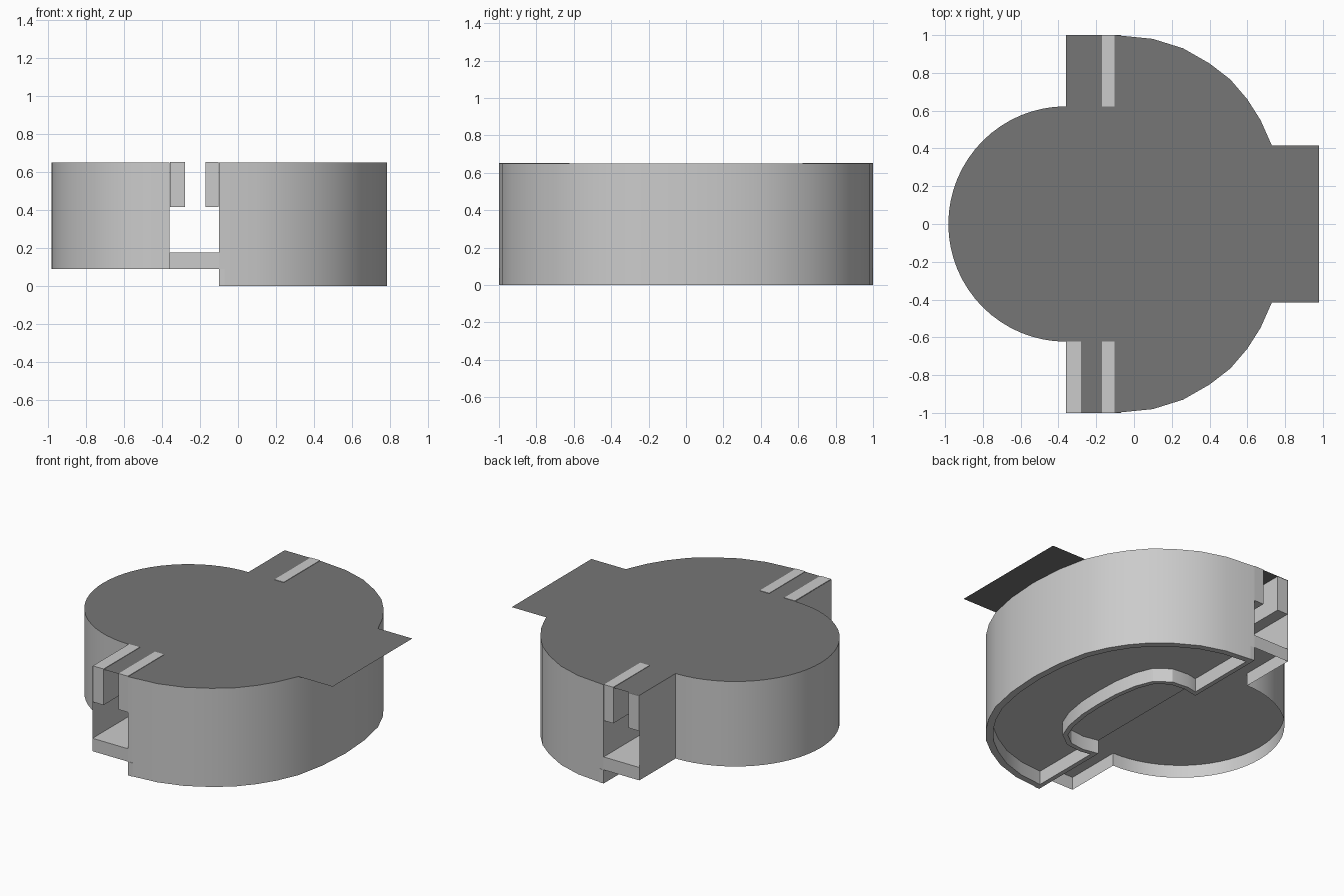
import bpy, bmesh
from math import sin, cos, pi, radians

if "Cube" in bpy.data.objects:
    bpy.data.objects.remove(bpy.data.objects["Cube"])

TOP, BASE, FLOOR = 0.65, 0.09, 0.175


def make(name, bm, thick=0, offset=-1):
    mesh = bpy.data.meshes.new(name)
    bm.to_mesh(mesh)
    bm.free()
    ob = bpy.data.objects.new(name, mesh)
    bpy.context.collection.objects.link(ob)
    bpy.ops.object.select_all(action='DESELECT')
    ob.select_set(True)
    bpy.context.view_layer.objects.active = ob
    if thick:
        m = ob.modifiers.new("thickness", 'SOLIDIFY')
        m.thickness, m.offset = thick, offset
        m.use_even_offset = True
        bpy.ops.object.modifier_apply(modifier=m.name)
    bpy.ops.object.shade_smooth_by_angle(angle=radians(25))
    return ob


def wall(name, path, z0, z1, thick=0, offset=-1):
    """Upright sheet along a path; counter-clockwise paths face outward."""
    bm = bmesh.new()
    lo = [bm.verts.new((x, y, z0)) for x, y in path]
    hi = [bm.verts.new((x, y, z1)) for x, y in path]
    for i in range(len(path) - 1):
        bm.faces.new((lo[i], lo[i + 1], hi[i + 1], hi[i]))
    return make(name, bm, thick, offset)


def sheet(name, outline, z, down=False):
    """Flat sheet from a counter-clockwise outline."""
    bm = bmesh.new()
    pts = reversed(outline) if down else outline
    bm.faces.new([bm.verts.new((x, y, z)) for x, y in pts])
    return make(name, bm)


def box(name, x0, x1, y0, y1, z0, z1):
    bm = bmesh.new()
    bmesh.ops.create_cube(bm, size=1)
    for v in bm.verts:
        v.co = ((x0 + x1) / 2 + v.co.x * (x1 - x0),
                (y0 + y1) / 2 + v.co.y * (y1 - y0),
                (z0 + z1) / 2 + v.co.z * (z1 - z0))
    return make(name, bm)


def mirrored(half):
    """Continue a path that ends on y = 0 to the other side."""
    return half + [(x, -y) for x, y in reversed(half[:-1])]


# Shared outlines
shoulder = [(-0.1, -1), (0.1, -0.98), (0.26, -0.93), (0.40, -0.85), (0.51, -0.765),
            (0.60, -0.66), (0.67, -0.55), (0.73, -0.415)]
big_arc = mirrored(shoulder + [(0.77, -0.22), (0.785, 0)])
n = 32
small_arc = [(-0.36 - 0.623 * sin(pi * i / n), 0.623 * cos(pi * i / n)) for i in range(n + 1)]
left_path = [(-0.36, 1)] + small_arc + [(-0.36, -1)]

# Left rounded shell with its floor, open underneath
wall("left_shell", left_path, BASE, TOP)
sheet("slot_floor", left_path + [(-0.1, -1), (-0.1, 1)], FLOOR)

# Right rounded shell, its flat side, and the raised underside
wall("right_shell", big_arc, 0, TOP)
wall("slot_side", [(-0.1, 1), (-0.1, -1)], BASE, TOP)
sheet("right_underside", big_arc, BASE, down=True)

# Rim around the underside recess
bm = bmesh.new()
inner = [(-0.1 + (x + 0.1) * 0.95, y * 0.96) for x, y in big_arc]
rows = [[bm.verts.new((x, y, z)) for x, y in p]
        for p, z in ((big_arc, 0), (inner, 0), (inner, BASE))]
for a, b in zip(rows, rows[1:]):
    for i in range(len(a) - 1):
        bm.faces.new((a[i], b[i], b[i + 1], a[i + 1]))
make("recess_rim", bm)

# Flat-side rim that bows inward around the middle
bow = mirrored([(-0.1, -1), (-0.1, -0.45), (0.0, -0.47), (0.1, -0.46), (0.18, -0.4),
                (0.22, -0.3), (0.245, -0.15), (0.25, 0)])
wall("bowed_rim", bow, 0, BASE, 0.03, 1)

# Slot ends: lower skirts and overhanging lips at both ends
for side, label in ((-1, "front"), (1, "back")):
    skirt = [(-0.36, side), (-0.1, side)]
    wall(label + "_skirt", skirt if side < 0 else skirt[::-1], BASE, FLOOR)
    y0, y1 = sorted((side * 0.623, side))
    # the back left lip sits just under the cover, the others just above
    rise = 0.003 if side < 0 else -0.003
    box(label + "_left_lip", -0.358, -0.28, y0, y1, 0.415, TOP + rise)
    box(label + "_right_lip", -0.17, -0.102, y0, y1, 0.415, TOP + 0.003)

# Single thin dark cover over everything, with the tab sticking out to the right
tab = [(0.98, -0.415), (0.98, 0.415)]
cover = left_path + shoulder + tab + [(x, -y) for x, y in reversed(shoulder)]
dark = bpy.data.materials.new("dark_grey")
dark.diffuse_color = (0.18, 0.18, 0.18, 1)
dark.use_nodes = True
dark.node_tree.nodes["Principled BSDF"].inputs["Base Color"].default_value = dark.diffuse_color
sheet("top_cover", cover, TOP).data.materials.append(dark)
